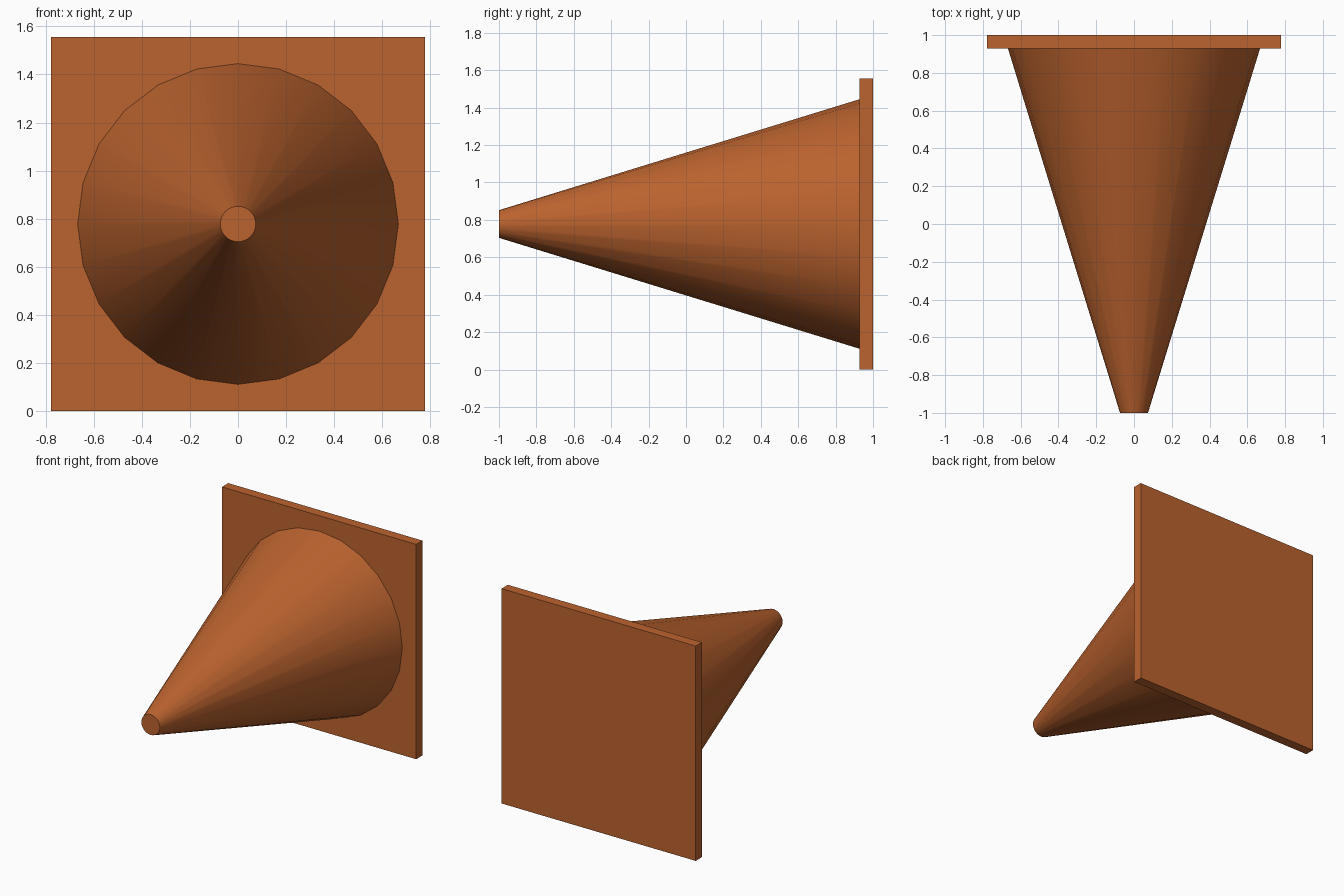
import bpy, math

if "Cube" in bpy.data.objects:
    bpy.data.objects.remove(bpy.data.objects["Cube"])

PLATE = 1.556      # side of the square base
THICK = 0.072      # base thickness
mid = PLATE / 2

mat = bpy.data.materials.new("orange")
mat.diffuse_color = (0.50, 0.125, 0.028, 1)
mat.use_nodes = True
mat.node_tree.nodes["Principled BSDF"].inputs["Base Color"].default_value = mat.diffuse_color

# Square base, standing upright at the back
bpy.ops.mesh.primitive_cube_add(size=1, location=(0, 1 - THICK / 2, mid))
base = bpy.context.object
base.name = "base_plate"
base.scale = (PLATE, THICK, PLATE)
bpy.ops.object.transform_apply(location=False, rotation=False, scale=True)
base.data.materials.append(mat)

# Tapered body, pointing forward
length = 2 - THICK
bpy.ops.mesh.primitive_cone_add(vertices=24, radius1=0.667, radius2=0.074, depth=length,
                                location=(0, -1 + length / 2, mid),
                                rotation=(math.radians(90), 0, 0))
body = bpy.context.object
body.name = "cone_body"
body.data.materials.append(mat)
bpy.ops.object.shade_smooth_by_angle(angle=math.radians(30))
